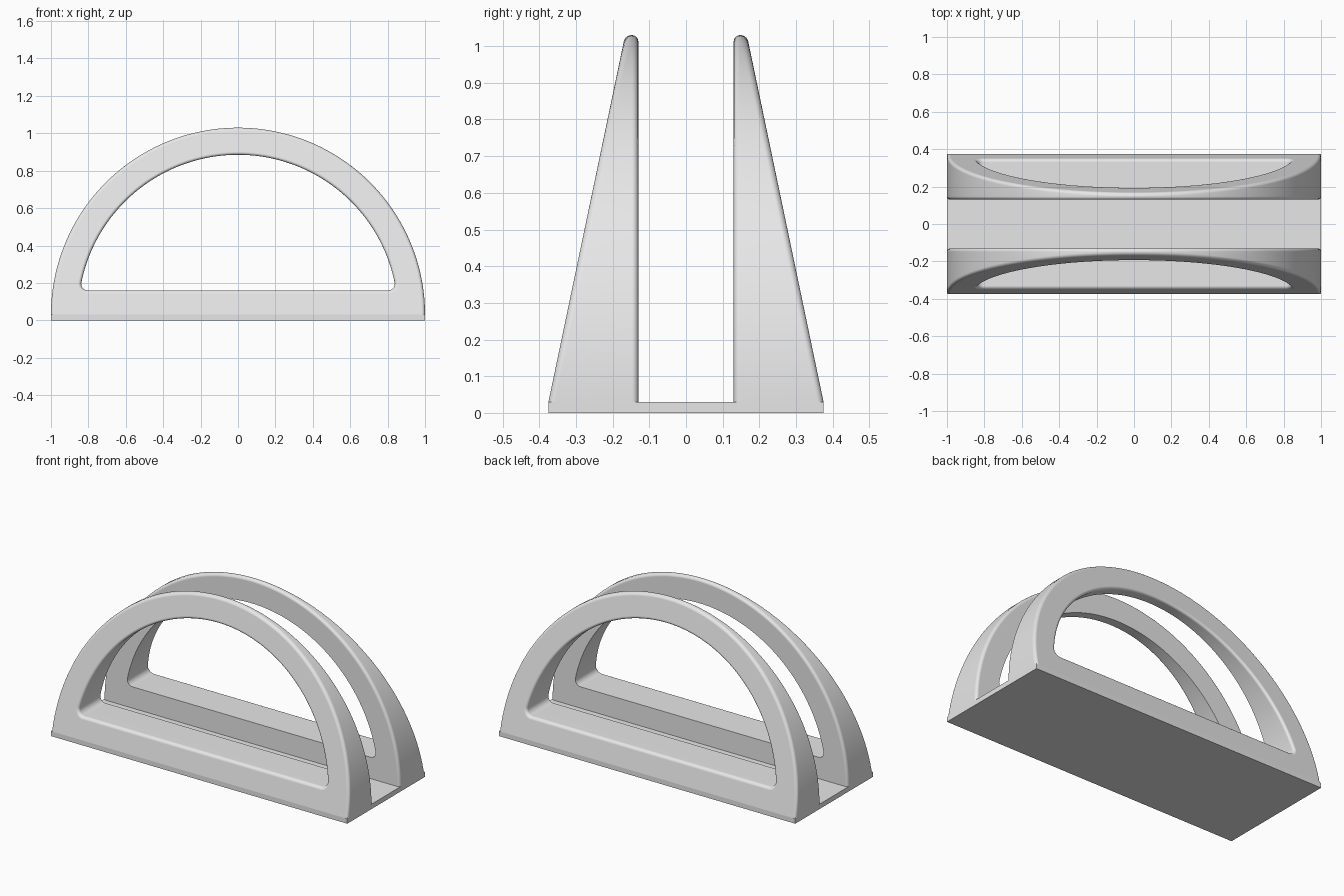
import bpy, bmesh
from math import sin, cos, pi, hypot, atan2, sqrt

if "Cube" in bpy.data.objects:
    bpy.data.objects.remove(bpy.data.objects["Cube"])

BASE_H, HALF_DEPTH, GAP = 0.03, 0.375, 0.13
SLOPE = 0.209                       # lean of the outer faces
R_OUT, R_HOLE, SILL, R_CORNER = 1.0, 0.855, 0.16, 0.035

gray = bpy.data.materials.new("light_gray")
gray.use_nodes = True
gray.diffuse_color = (0.8, 0.8, 0.8, 1)
gray.node_tree.nodes["Principled BSDF"].inputs["Base Color"].default_value = (0.8, 0.8, 0.8, 1)


def add_object(name, bm):
    mesh = bpy.data.meshes.new(name)
    bm.to_mesh(mesh)
    bm.free()
    mesh.materials.append(gray)
    obj = bpy.data.objects.new(name, mesh)
    bpy.context.collection.objects.link(obj)
    return obj


def arc(cx, cz, r, a0, a1, n):
    return [(cx + r * cos(a0 + (a1 - a0) * i / n), cz + r * sin(a0 + (a1 - a0) * i / n))
            for i in range(n + 1)]


# Base plate
bm = bmesh.new()
bmesh.ops.create_cube(bm, size=1)
for v in bm.verts:
    v.co = (v.co.x * 2, v.co.y * 2 * HALF_DEPTH, (v.co.z + 0.5) * BASE_H)
add_object("base_plate", bm)

# Half outline of an arch panel: outer arc, foot, sill, rounded corner, hole arc
cz = SILL + R_CORNER
cx = sqrt((R_HOLE - R_CORNER) ** 2 - (cz - BASE_H) ** 2)
turn = atan2(cz - BASE_H, cx)
outline = arc(0, BASE_H, R_OUT, pi / 2, 0, 48)
outline += [(0, BASE_H), (0, SILL)]
outline += arc(cx, cz, R_CORNER, -pi / 2, turn, 8)
outline += arc(0, BASE_H, R_HOLE, turn, pi / 2, 40)[1:]

# Wedge-shaped half panel, open on the centre plane, then mirrored across it
bm = bmesh.new()
inner = [bm.verts.new((x, GAP, z)) for x, z in outline]
outer = [bm.verts.new((x, HALF_DEPTH - SLOPE * (z - BASE_H), z)) for x, z in outline]
bm.faces.new(inner)
bm.faces.new(outer[::-1])
for i in range(len(outline)):
    j = (i + 1) % len(outline)
    if abs(outline[i][0]) + abs(outline[j][0]) > 1e-4:
        bm.faces.new((inner[i], outer[i], outer[j], inner[j]))
copy = bmesh.ops.duplicate(bm, geom=bm.verts[:] + bm.edges[:] + bm.faces[:])["geom"]
for v in copy:
    if isinstance(v, bmesh.types.BMVert):
        v.co.x *= -1
bmesh.ops.remove_doubles(bm, verts=bm.verts[:], dist=1e-4)
bmesh.ops.recalc_face_normals(bm, faces=bm.faces[:])


def is_rounded(edge):
    """Arch rims on both faces, hole rim on the sloping face only."""
    if len(edge.link_faces) != 2:
        return False
    a, b = sorted(abs(f.normal.y) for f in edge.link_faces)
    mid = (edge.verts[0].co + edge.verts[1].co) / 2
    if a > 0.5 or b < 0.9 or mid.z < BASE_H + 1e-4:
        return False
    return hypot(mid.x, mid.z - BASE_H) > 0.95 or mid.y > GAP + 0.005


bm.normal_update()
bmesh.ops.bevel(bm, geom=[e for e in bm.edges if is_rounded(e)], offset=0.0172,
                offset_type='OFFSET', segments=5, profile=0.5,
                affect='EDGES', clamp_overlap=False)
panels = add_object("arch_panels", bm)

bpy.ops.object.select_all(action='DESELECT')
panels.select_set(True)
bpy.context.view_layer.objects.active = panels
bpy.ops.object.shade_smooth_by_angle(angle=pi / 6)

# Second panel on the opposite side
mirror = panels.modifiers.new("Mirror", 'MIRROR')
mirror.use_axis = (False, True, False)
normals = panels.modifiers.new("WeightedNormal", 'WEIGHTED_NORMAL')
normals.keep_sharp = True
